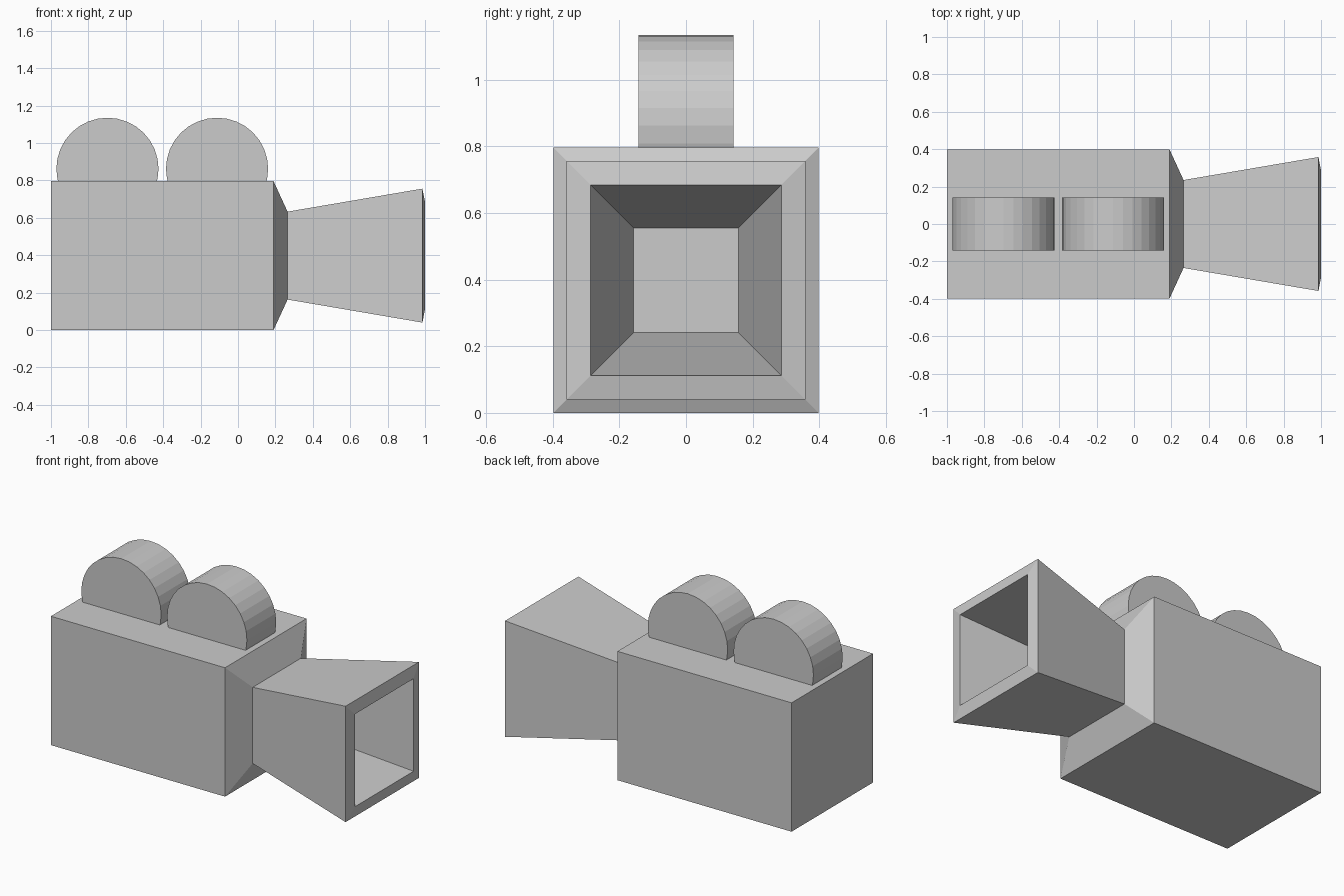
import bpy, bmesh
from math import pi
from mathutils import Matrix

if "Cube" in bpy.data.objects:
    bpy.data.objects.remove(bpy.data.objects["Cube"])

HALF = 0.398  # half width of the square body, also the lens axis height


def make_object(name, bm):
    bmesh.ops.recalc_face_normals(bm, faces=bm.faces)
    mesh = bpy.data.meshes.new(name)
    bm.to_mesh(mesh)
    bm.free()
    obj = bpy.data.objects.new(name, mesh)
    bpy.context.collection.objects.link(obj)
    return obj


def square_loft(name, profile):
    """Loft square sections (x, half size) along the lens axis, capped at both ends."""
    bm = bmesh.new()
    corners = [(-1, -1), (1, -1), (1, 1), (-1, 1)]
    rings = [[bm.verts.new((x, h * cy, HALF + h * cz)) for cy, cz in corners]
             for x, h in profile]
    for a, b in zip(rings, rings[1:]):
        for i in range(4):
            j = (i + 1) % 4
            bm.faces.new((a[i], a[j], b[j], b[i]))
    bm.faces.new(rings[0])
    bm.faces.new(rings[-1])
    return make_object(name, bm)


def reel(name, x):
    bm = bmesh.new()
    bmesh.ops.create_cone(bm, cap_ends=True, segments=32, radius1=0.273,
                          radius2=0.273, depth=0.286,
                          matrix=Matrix.Translation((x, 0, 0.862)) @ Matrix.Rotation(pi / 2, 4, 'X'))
    return make_object(name, bm)


# Camera box, narrowing to a neck, flaring to the hood rim, then the hollow inside
square_loft("camera_body_and_lens_hood", [
    (-1.0, HALF), (0.19, HALF),      # box
    (0.265, 0.235),                  # neck
    (0.986, 0.358), (1.0, 0.286),    # flared hood and sloped rim
    (0.265, 0.157),                  # recess floor
])

# Two film reels sunk into the top
reel("rear_film_reel", -0.698)
reel("front_film_reel", -0.112)
